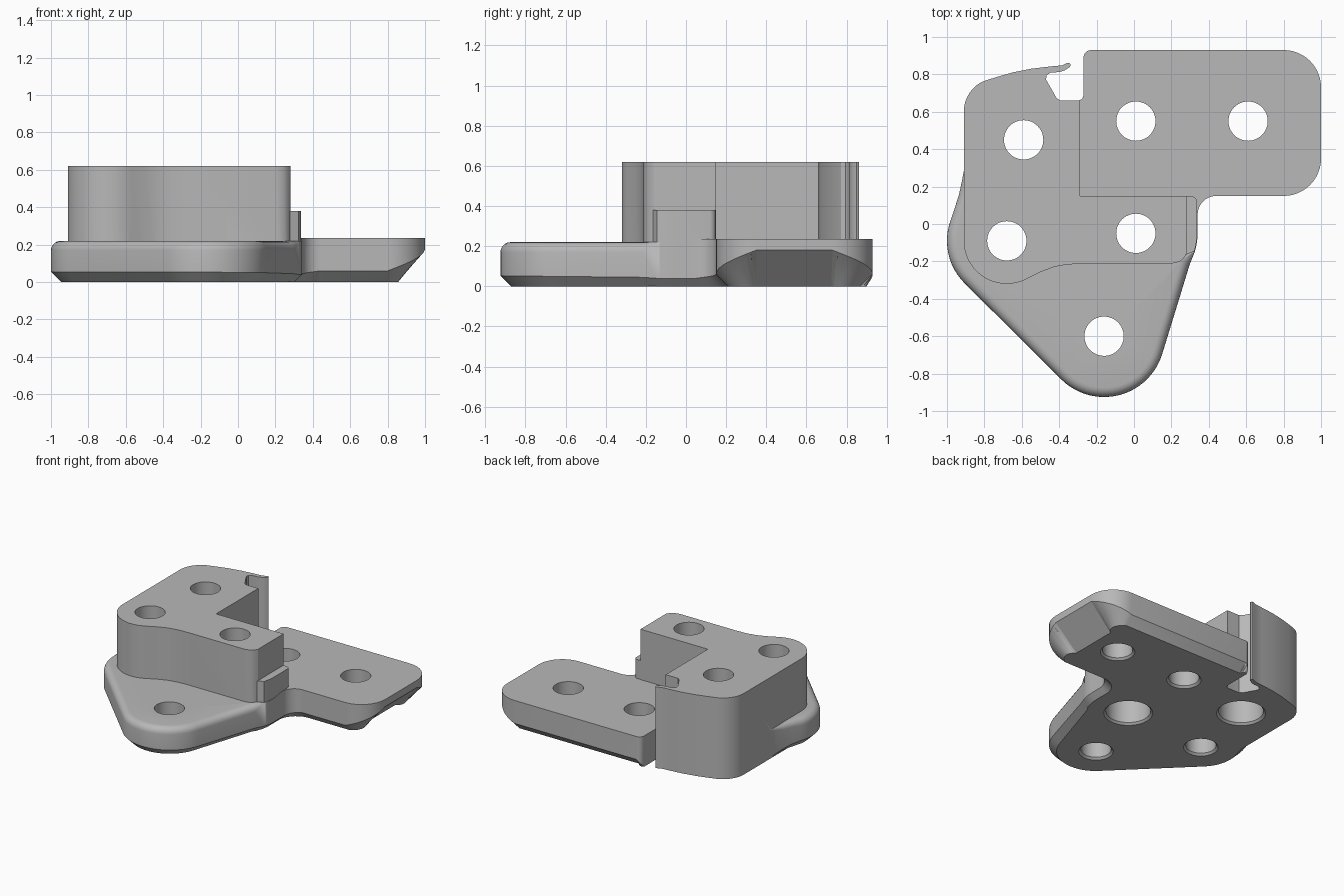
import bpy, bmesh, math

if "Cube" in bpy.data.objects:
    bpy.data.objects.remove(bpy.data.objects["Cube"])

grey = bpy.data.materials.new("plain grey")
grey.diffuse_color = (0.48, 0.48, 0.48, 1)
grey.use_nodes = True
grey.node_tree.nodes["Principled BSDF"].inputs["Base Color"].default_value = grey.diffuse_color


def arc(cx, cy, r, a0, a1, n):
    """Points on an arc, angles in degrees."""
    return [(cx + r * math.cos(math.radians(a0 + (a1 - a0) * i / n)),
             cy + r * math.sin(math.radians(a0 + (a1 - a0) * i / n))) for i in range(n + 1)]


def finish(name, bm):
    bmesh.ops.remove_doubles(bm, verts=bm.verts[:], dist=1e-5)
    bmesh.ops.recalc_face_normals(bm, faces=bm.faces[:])
    bmesh.ops.triangulate(bm, faces=[f for f in bm.faces if len(f.verts) == 4])
    me = bpy.data.meshes.new(name)
    bm.to_mesh(me)
    bm.free()
    ob = bpy.data.objects.new(name, me)
    bpy.context.collection.objects.link(ob)
    me.materials.append(grey)
    return ob


def prism(name, pts, z0, z1):
    bm = bmesh.new()
    lo = [bm.verts.new((x, y, z0)) for x, y in pts]
    hi = [bm.verts.new((x, y, z1)) for x, y in pts]
    bm.faces.new(lo[::-1])
    bm.faces.new(hi)
    for i in range(len(pts)):
        j = (i + 1) % len(pts)
        bm.faces.new((lo[i], lo[j], hi[j], hi[i]))
    return finish(name, bm)


def inset(pts, i, d):
    """Point i moved inwards by d, mitred (outline runs anticlockwise)."""
    (ax, ay), (bx, by), (cx, cy) = pts[i - 1], pts[i], pts[(i + 1) % len(pts)]
    l1, l2 = math.hypot(bx - ax, by - ay), math.hypot(cx - bx, cy - by)
    n1 = ((by - ay) / l1, -(bx - ax) / l1)
    n2 = ((cy - by) / l2, -(cx - bx) / l2)
    k = d / max(0.3, 1 + n1[0] * n2[0] + n1[1] * n2[1])
    return bx - (n1[0] + n2[0]) * k, by - (n1[1] + n2[1]) * k


def combine(ob, other, operation):
    mod = ob.modifiers.new(operation, 'BOOLEAN')
    mod.operation, mod.solver, mod.object = operation, 'EXACT', other
    bpy.context.view_layer.objects.active = ob
    bpy.ops.object.modifier_apply(modifier=mod.name)
    bpy.data.objects.remove(other)


# --- Base outline: entries are (point, bottom chamfer, top rounding, top height)
LOW, HIGH = 0.22, 0.235
ring = []


def add(pts, d0, d1, r=0.0, top=HIGH):
    m = max(1, len(pts) - 1)
    ring.extend((p, d0 + (d1 - d0) * i / m, r, top) for i, p in enumerate(pts))


# rounded lower lobes
add([(-0.905, 0.31)], 0, 0, 0, LOW)
add([(-0.92, 0.23)], 0.02, 0, 0.02, LOW)
add([(-0.935, 0.16), (-0.957, 0.09)], 0.035, 0.05, 0.04, LOW)
add(arc(-0.68, -0.09, 0.32, 160, 225, 12), 0.055, 0.055, 0.05, LOW)
add(arc(-0.16, -0.6, 0.325, 225, 343, 22), 0.055, 0.05, 0.05, LOW)
add([(0.2975, -0.2175)], 0.045, 0, 0.05, LOW)
add(arc(0.01, -0.05, 0.33, -17, 0, 5), 0.04, 0.04, 0, LOW)
split = len(ring)
# side arm with a long slope under its outer end
add(arc(0.44, 0.05, 0.1, 180, 90, 8), 0.04, 0.06)
add(arc(0.8, 0.35, 0.2, -90, 0, 12), 0.06, 0.18)
add(arc(0.8, 0.73, 0.2, 0, 90, 12), 0.18, 0.06)
add(arc(-0.23, 0.89, 0.04, 90, 180, 5), 0.06, 0)
add(arc(-0.30, 0.69, 0.03, 0, -90, 4), 0, 0)
# hidden inside the tall block
add([(-0.33, 0.6), (-0.33, 0.12)], 0, 0)
add([(-0.33, 0.02)], 0, 0, 0, LOW)

pts = [e[0] for e in ring]
STEPS = 5
bm = bmesh.new()
cols = []
for i, (p, d, r, top) in enumerate(ring):
    levels = [(d, 0.0), (0.0, d)]
    for k in range(STEPS + 1):
        a = math.pi / 2 * k / STEPS
        levels.append((r * (1 - math.cos(a)), top - r + r * math.sin(a)))
    cols.append([bm.verts.new((*inset(pts, i, s), z)) for s, z in levels])
n = len(cols)
for i in range(n):
    a, b = cols[i], cols[(i + 1) % n]
    for k in range(len(a) - 1):
        bm.faces.new((a[k], b[k], b[k + 1], a[k + 1]))
tops = [c[-1] for c in cols]
bm.faces.new([c[0] for c in cols][::-1])
bm.faces.new(tops[:split] + tops[-1:])
bm.faces.new(tops[split:-1])
bm.faces.new((tops[split - 1], tops[split], tops[-2], tops[-1]))
bracket = finish("bracket", bm)

# --- Tall block with the hooked slot at the back
block = (arc(-0.68, -0.09, 0.23, 180, 300, 20)
         + [(-0.5, -0.257), (-0.43, -0.23), (-0.36, -0.217), (-0.28, -0.212),
            (0.2, -0.212), (0.24, -0.203), (0.265, -0.185), (0.28, -0.16),
            (0.28, 0.15), (-0.29, 0.15), (-0.29, 0.66), (-0.395, 0.66),
            (-0.415, 0.675), (-0.47, 0.772), (-0.468, 0.795), (-0.445, 0.81),
            (-0.40, 0.812), (-0.37, 0.822), (-0.345, 0.838), (-0.338, 0.85),
            (-0.345, 0.862), (-0.36, 0.86), (-0.385, 0.848), (-0.45, 0.842),
            (-0.55, 0.83), (-0.65, 0.81), (-0.74, 0.784)]
         + arc(-0.73, 0.6, 0.18, 115, 180, 10))
combine(bracket, prism("tall_block", block, 0, 0.62), 'UNION')

# --- Low step on the right end of the block
step = ([(0.2, -0.1), (0.265, -0.17)] + arc(0.01, -0.05, 0.327, -17, 0, 5)
        + arc(0.307, 0.118, 0.03, 0, 90, 5) + [(0.2, 0.148)])
combine(bracket, prism("side_step", step, 0.1, 0.38), 'UNION')

# --- Bolt holes, chamfered below; two have a wide bore from underneath
PLAIN = [(0.14, -0.02), (0.105, 0.015), (0.105, 0.8)]
BORED = [(0.19, -0.02), (0.155, 0.015), (0.155, 0.38), (0.105, 0.38), (0.105, 0.8)]
holes = [(-0.59, 0.45, BORED), (0.01, -0.05, BORED), (-0.68, -0.09, PLAIN),
         (0.01, 0.55, PLAIN), (0.61, 0.55, PLAIN), (-0.16, -0.6, PLAIN)]
bm = bmesh.new()
for x, y, profile in holes:
    rows = [[bm.verts.new((px, py, z)) for px, py in arc(x, y, r, 0, 352.5, 47)]
            for r, z in profile]
    bm.faces.new(rows[0][::-1])
    bm.faces.new(rows[-1])
    for lo, hi in zip(rows, rows[1:]):
        for i in range(48):
            j = (i + 1) % 48
            bm.faces.new((lo[i], lo[j], hi[j], hi[i]))
combine(bracket, finish("hole_cutter", bm), 'DIFFERENCE')

# --- Smooth curves, keep edges sharp
bpy.ops.object.select_all(action='DESELECT')
bracket.select_set(True)
bpy.context.view_layer.objects.active = bracket
bpy.ops.object.shade_smooth_by_angle(angle=math.radians(30))
